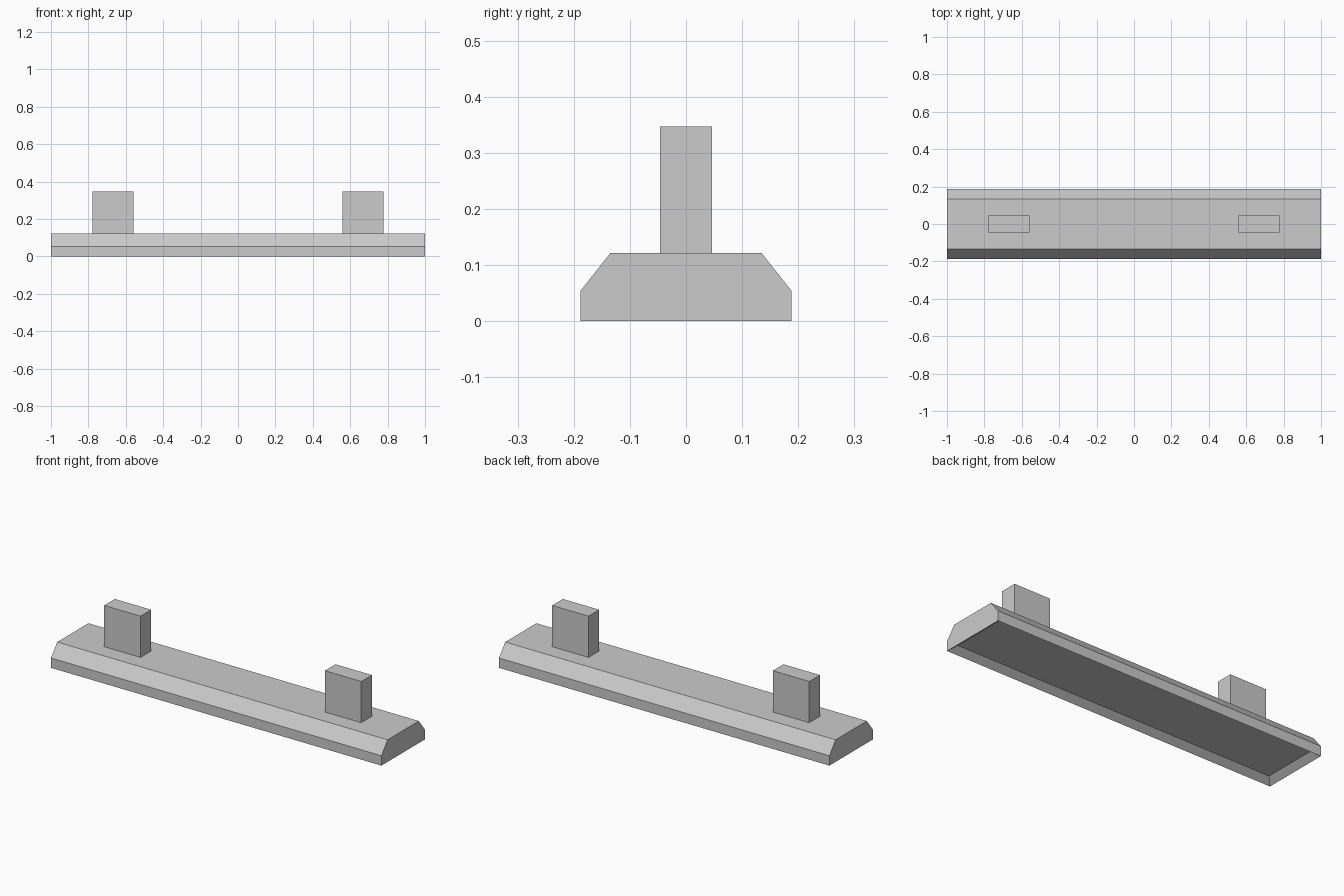
import bpy, bmesh
from mathutils import Vector

if "Cube" in bpy.data.objects:
    bpy.data.objects.remove(bpy.data.objects["Cube"])


def add_object(name, bm):
    bmesh.ops.recalc_face_normals(bm, faces=bm.faces)
    mesh = bpy.data.meshes.new(name)
    bm.to_mesh(mesh)
    bm.free()
    obj = bpy.data.objects.new(name, mesh)
    bpy.context.collection.objects.link(obj)
    return obj


# Bevelled housing: cross-section (y, z) extruded along x
bm = bmesh.new()
profile = [(-0.188, 0), (0.188, 0), (0.188, 0.054),
           (0.135, 0.121), (-0.135, 0.121), (-0.188, 0.054)]
end = bm.faces.new([bm.verts.new((-1, y, z)) for y, z in profile])
ext = bmesh.ops.extrude_face_region(bm, geom=[end], use_keep_orig=True)
new_verts = [g for g in ext["geom"] if isinstance(g, bmesh.types.BMVert)]
bmesh.ops.translate(bm, verts=new_verts, vec=(2, 0, 0))
bmesh.ops.recalc_face_normals(bm, faces=bm.faces)

# Shallow recessed panel on the underside
bottom = min(bm.faces, key=lambda f: f.calc_center_median().z)
bmesh.ops.inset_region(bm, faces=[bottom], thickness=0.036, use_even_offset=True)
bmesh.ops.translate(bm, verts=bottom.verts[:], vec=(0, 0, 0.028))
add_object("housing", bm)

# Two mounting posts on top
for side, name in ((-1, "left_post"), (1, "right_post")):
    bm = bmesh.new()
    bmesh.ops.create_cube(bm, size=1)
    bmesh.ops.scale(bm, verts=bm.verts, vec=(0.22, 0.092, 0.226))
    bmesh.ops.translate(bm, verts=bm.verts, vec=Vector((side * 0.668, 0, 0.234)))
    add_object(name, bm)
